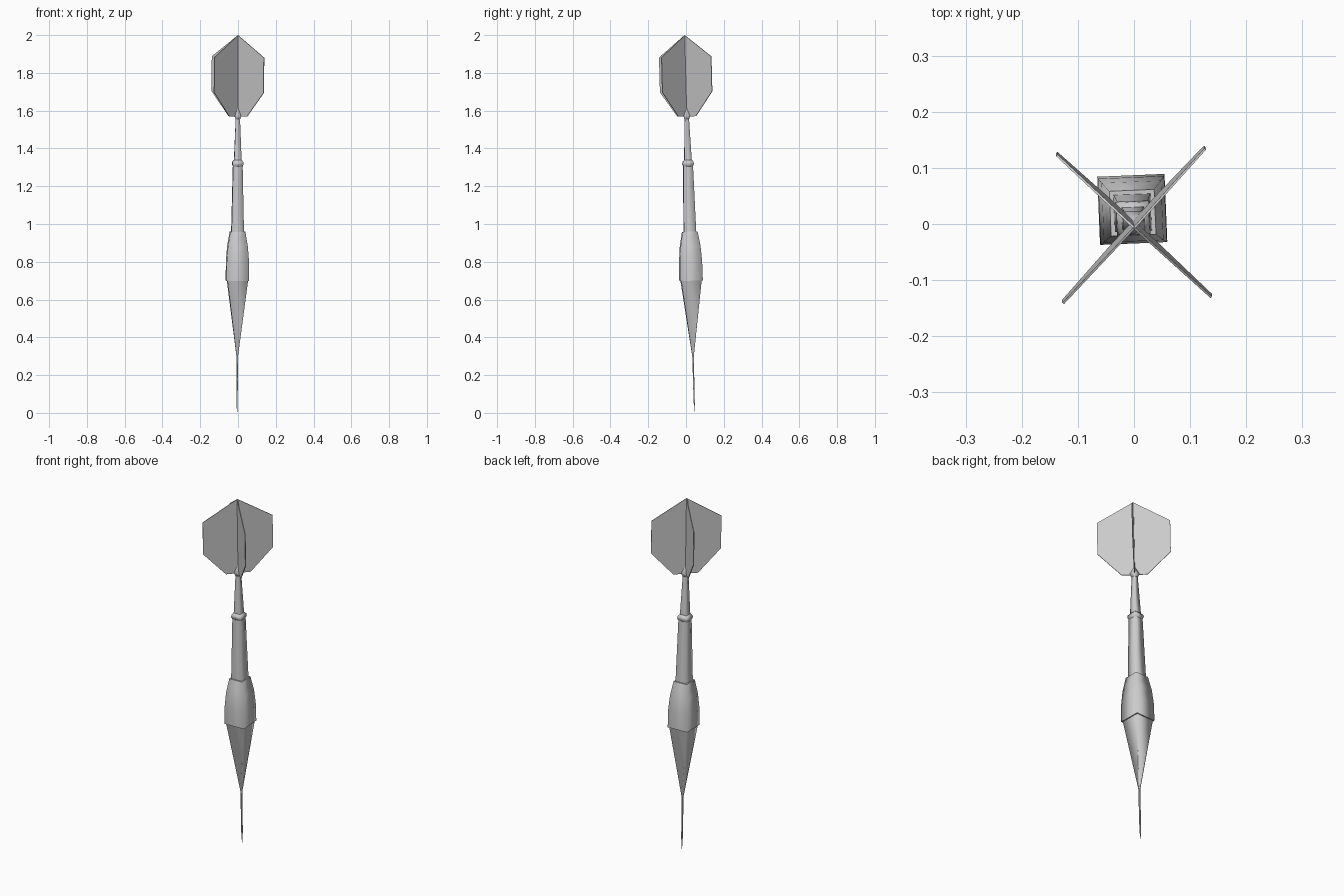
import bpy, bmesh, math
from mathutils import Matrix

cube = bpy.data.objects.get("Cube")
if cube:
    bpy.data.objects.remove(cube, do_unlink=True)

grey = bpy.data.materials.new("plain_grey")
grey.use_nodes = True
colour = (0.6, 0.6, 0.6, 1)
grey.diffuse_color = colour
grey.node_tree.nodes["Principled BSDF"].inputs["Base Color"].default_value = colour

# The whole dart leans a little and is slightly turned about its length
POSE = (Matrix.Translation((-0.005, 0.045, 0)) @ Matrix.Rotation(0.026, 4, 'X')
        @ Matrix.Rotation(0.0027, 4, 'Y') @ Matrix.Rotation(math.radians(2.4), 4, 'Z'))


def finish(name, bm):
    bmesh.ops.recalc_face_normals(bm, faces=bm.faces)
    mesh = bpy.data.meshes.new(name)
    bm.to_mesh(mesh)
    bm.free()
    mesh.materials.append(grey)
    obj = bpy.data.objects.new(name, mesh)
    obj.matrix_world = POSE
    bpy.context.collection.objects.link(obj)


def square_loft(name, profile):
    """Square section lofted through (half width, height) pairs."""
    bm = bmesh.new()
    rings = [[bm.verts.new((sx * w, sy * w, z))
              for sx, sy in ((-1, -1), (1, -1), (1, 1), (-1, 1))] for w, z in profile]
    for low, high in zip(rings, rings[1:]):
        for i in range(4):
            j = (i + 1) % 4
            bm.faces.new((low[i], low[j], high[j], high[i])).smooth = True
    for ring in (rings[0], rings[-1]):
        cap = bm.faces.new(ring)
        for edge in cap.edges:
            edge.smooth = False
    finish(name, bm)


def flight(name, angle):
    """Thin vane spanning both sides of the shaft."""
    half = [(0.066, 1.57), (0.187, 1.70), (0.187, 1.885), (0, 2.0)]
    outline = half + [(-r, z) for r, z in half[-2::-1]]
    bm = bmesh.new()
    face = bm.faces.new([bm.verts.new((r, -0.002, z)) for r, z in outline])
    out = bmesh.ops.extrude_face_region(bm, geom=[face])
    for v in out["geom"]:
        if isinstance(v, bmesh.types.BMVert):
            v.co.y += 0.004
    bm.transform(Matrix.Rotation(angle, 4, 'Z'))
    finish(name, bm)


# Body from point to tail
square_loft("needle", [(0.0008, 0), (0.003, 0.06), (0.004, 0.32)])
square_loft("nose_cone", [(0.004, 0.30), (0.054, 0.70)])
square_loft("barrel", [(0.06, 0.70), (0.059, 0.80), (0.053, 0.88), (0.04, 0.96)])
square_loft("grip", [(0.033, 0.95), (0.025, 1.315)])
square_loft("collar", [(0.025, 1.305), (0.03, 1.318), (0.028, 1.33), (0.02, 1.34)])
square_loft("shaft", [(0.02, 1.33), (0.011, 1.56)])
square_loft("shaft_tip", [(0.011, 1.555), (0.019, 1.575), (0.001, 1.62)])

# Crossed flights
for name, turn in (("flight_a", 45), ("flight_b", -45)):
    flight(name, math.radians(turn))
